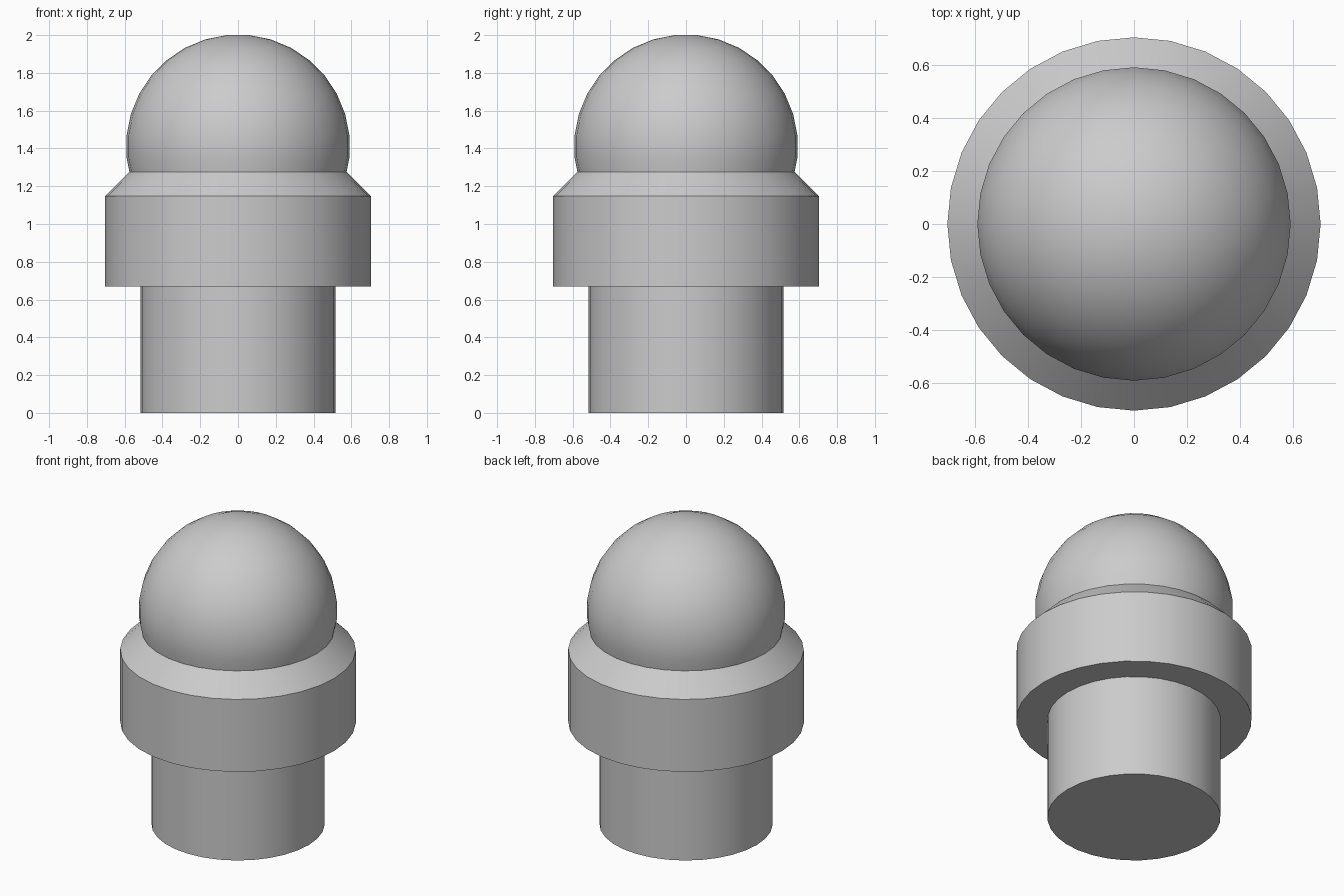
import bpy, bmesh
from math import sin, cos, pi, radians

if "Cube" in bpy.data.objects:
    bpy.data.objects.remove(bpy.data.objects["Cube"], do_unlink=True)

SIDES = 32

grey = bpy.data.materials.new("plain_grey")
grey.use_nodes = True
colour = (0.6, 0.6, 0.6, 1)
grey.diffuse_color = colour
grey.node_tree.nodes["Principled BSDF"].inputs["Base Color"].default_value = colour


def turned(name, profile):
    """Closed solid of revolution from (radius, height) points, bottom to top."""
    bm = bmesh.new()
    rings = []
    for r, z in profile:
        rings.append([bm.verts.new((r * cos(2 * pi * i / SIDES), r * sin(2 * pi * i / SIDES), z))
                      for i in range(SIDES)])
    for low, high in zip(rings, rings[1:]):
        for i in range(SIDES):
            j = (i + 1) % SIDES
            bm.faces.new((low[i], low[j], high[j], high[i]))
    bm.faces.new(rings[0][::-1])
    bm.faces.new(rings[-1])
    mesh = bpy.data.meshes.new(name)
    bm.to_mesh(mesh)
    bm.free()
    mesh.materials.append(grey)
    obj = bpy.data.objects.new(name, mesh)
    bpy.context.collection.objects.link(obj)
    bpy.ops.object.select_all(action="DESELECT")
    obj.select_set(True)
    bpy.context.view_layer.objects.active = obj
    bpy.ops.object.shade_smooth_by_angle(angle=radians(30))
    return obj


# Stem, running up into the collar
turned("stem", [(0.517, 0), (0.517, 0.9)])

# Collar with a chamfered shoulder
turned("collar", [(0.703, 0.67), (0.703, 1.147), (0.572, 1.278)])

# Ball seated in the collar, with a tiny flat on top
R, CENTRE = 0.593, 1.41
step = 2 * pi / SIDES
turned("ball", [(R * cos((k + 0.5) * step), CENTRE + R * sin((k + 0.5) * step))
                for k in range(-2, SIDES // 4)])
